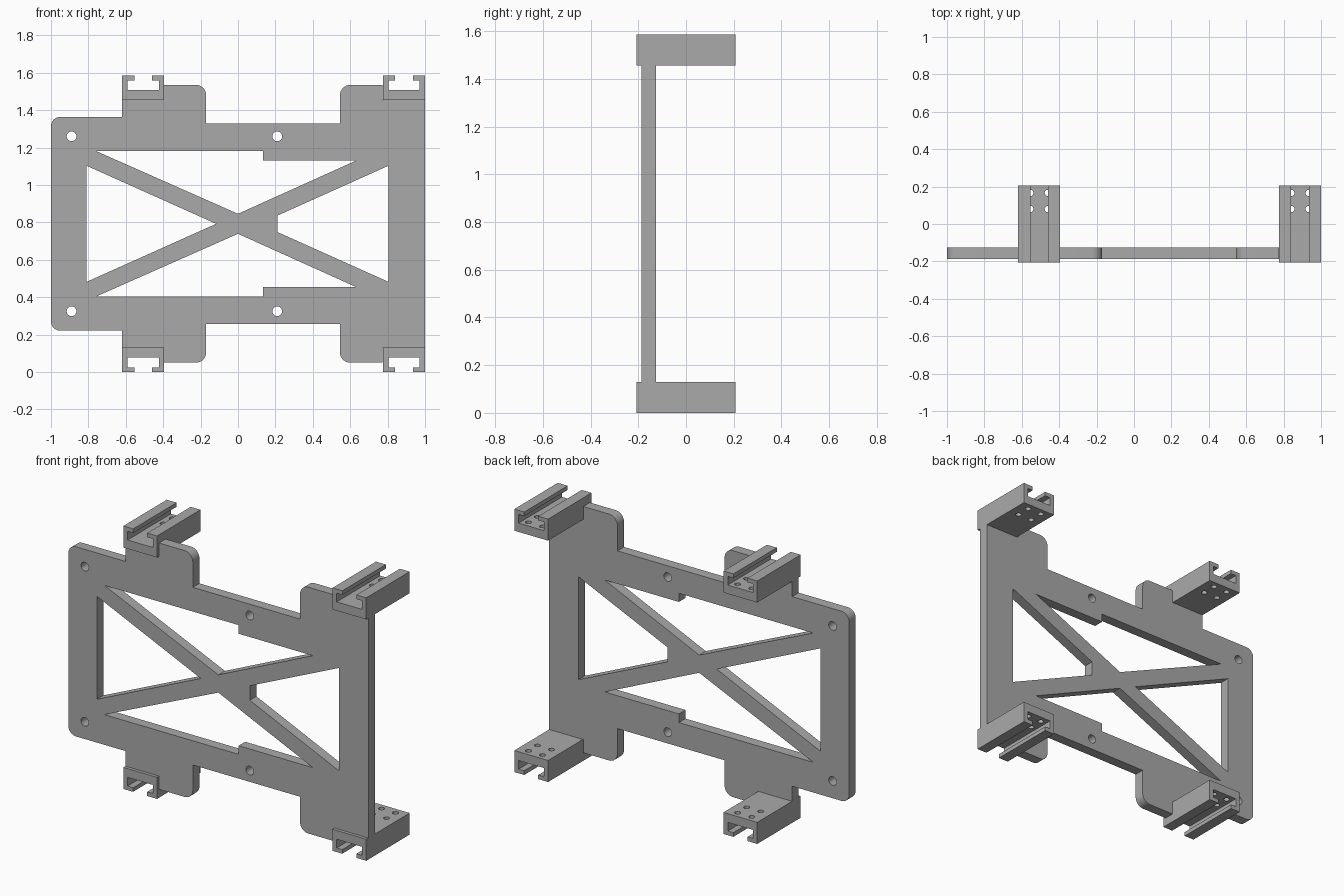
import bpy, bmesh, math
from mathutils import Vector

if "Cube" in bpy.data.objects:
    bpy.data.objects.remove(bpy.data.objects["Cube"])

H = 1.585  # total height; the model mirrors about H / 2
grey = bpy.data.materials.new("plain_grey")
grey.diffuse_color = (0.4, 0.4, 0.4, 1)
grey.use_nodes = True
grey.node_tree.nodes["Principled BSDF"].inputs["Base Color"].default_value = grey.diffuse_color


def rounded(points):
    """Points (x, z, radius) -> outline with rounded right-angle corners."""
    out = []
    for i, (x, z, r) in enumerate(points):
        p = Vector((x, z))
        if r == 0:
            out.append(p)
            continue
        u = (Vector(points[i - 1][:2]) - p).normalized()
        v = (Vector(points[(i + 1) % len(points)][:2]) - p).normalized()
        c = p + r * (u + v)
        for k in range(9):
            t = k / 8 * math.pi / 2
            out.append(c - r * (v * math.cos(t) + u * math.sin(t)))
    return out


def circle(x, z, r, n=32):
    return [(x + r * math.cos(2 * math.pi * k / n), z + r * math.sin(2 * math.pi * k / n))
            for k in range(n)]


def flip(points):
    return [(p[0], H - p[1], *p[2:]) for p in reversed(points)]


def extrude(name, loops, y0, y1):
    """Fill x-z loops (inner loops become holes) and extrude from y0 to y1."""
    cu = bpy.data.curves.new(name, 'CURVE')
    cu.dimensions, cu.fill_mode, cu.extrude = '2D', 'BOTH', (y1 - y0) / 2
    for loop in loops:
        s = cu.splines.new('POLY')
        s.points.add(len(loop) - 1)
        for q, p in zip(s.points, loop):
            q.co = (p[0], p[1], 0, 1)
        s.use_cyclic_u = True
    tmp = bpy.data.objects.new(name, cu)
    bpy.context.collection.objects.link(tmp)
    dg = bpy.context.evaluated_depsgraph_get()
    me = bpy.data.meshes.new_from_object(tmp.evaluated_get(dg))
    bpy.data.objects.remove(tmp)
    bm = bmesh.new()
    bm.from_mesh(me)
    bmesh.ops.remove_doubles(bm, verts=bm.verts, dist=1e-5)
    for v in bm.verts:
        x, z, d = v.co
        v.co = (x, (y0 + y1) / 2 - d, z)
    bmesh.ops.recalc_face_normals(bm, faces=bm.faces)
    bm.to_mesh(me)
    bm.free()
    me.materials.clear()
    me.materials.append(grey)
    ob = bpy.data.objects.new(name, me)
    bpy.context.collection.objects.link(ob)
    return ob


def smooth(ob):
    bpy.ops.object.select_all(action='DESELECT')
    ob.select_set(True)
    bpy.context.view_layer.objects.active = ob
    bpy.ops.object.shade_smooth_by_angle(angle=math.radians(30))


# Frame plate: upper half outline, mirrored for the lower half
upper = [(-1, 1.364, .05), (-.62, 1.364, 0), (-.62, 1.455, 0), (-.395, 1.455, 0),
         (-.395, 1.535, 0), (-.17, 1.535, .055), (-.17, 1.328, 0), (.545, 1.328, 0),
         (.545, 1.535, .055), (.772, 1.535, 0), (.772, 1.455, 0), (1, 1.455, 0)]
loops = [rounded(upper + flip(upper))]

# Cross-brace windows and screw holes
top_window = [(-.76, 1.182), (.135, 1.182), (.135, 1.13), (.63, 1.13), (0, .846)]
loops += [top_window, flip(top_window),
          [(-.81, 1.103), (-.81, H - 1.103), (-.117, H / 2)],
          [(.805, 1.103), (.21, .836), (.21, H - .836), (.805, H - 1.103)]]
loops += [circle(x, z, .026) for x in (-.89, .21) for z in (1.26, H - 1.26)]
smooth(extrude("frame_plate", loops, -.1875, -.125))


# Slotted rails at the four corners
def rail(name, cx, low):
    half = [(.1125, 1.455), (.1125, H), (.047, H), (.047, 1.56), (.084, 1.56), (.084, 1.508)]
    prof = [(cx + x, z) for x, z in half] + [(cx - x, z) for x, z in reversed(half)]
    ob = extrude(name, [flip(prof) if low else prof], -.207, .207)
    bm = bmesh.new()
    for dx in (-.047, .047):
        for y in (.08, .166):
            r = bmesh.ops.create_cone(bm, cap_ends=True, segments=24, radius1=.017,
                                      radius2=.017, depth=.09)
            z = 1.49
            bmesh.ops.translate(bm, verts=r['verts'],
                                vec=(cx + dx, y, H - z if low else z))
    me = bpy.data.meshes.new("rail_hole_cutter")
    bm.to_mesh(me)
    bm.free()
    me.materials.append(grey)
    cutter = bpy.data.objects.new("rail_hole_cutter", me)
    cutter.hide_render = True
    bpy.context.collection.objects.link(cutter)
    mod = ob.modifiers.new("holes", 'BOOLEAN')
    mod.operation, mod.solver, mod.object = 'DIFFERENCE', 'EXACT', cutter
    bpy.context.view_layer.objects.active = ob
    bpy.ops.object.modifier_apply(modifier=mod.name)
    bpy.data.objects.remove(cutter)
    smooth(ob)


for side, cx in (("left", -.5075), ("right", .8875)):
    rail("top_rail_" + side, cx, False)
    rail("bottom_rail_" + side, cx, True)
